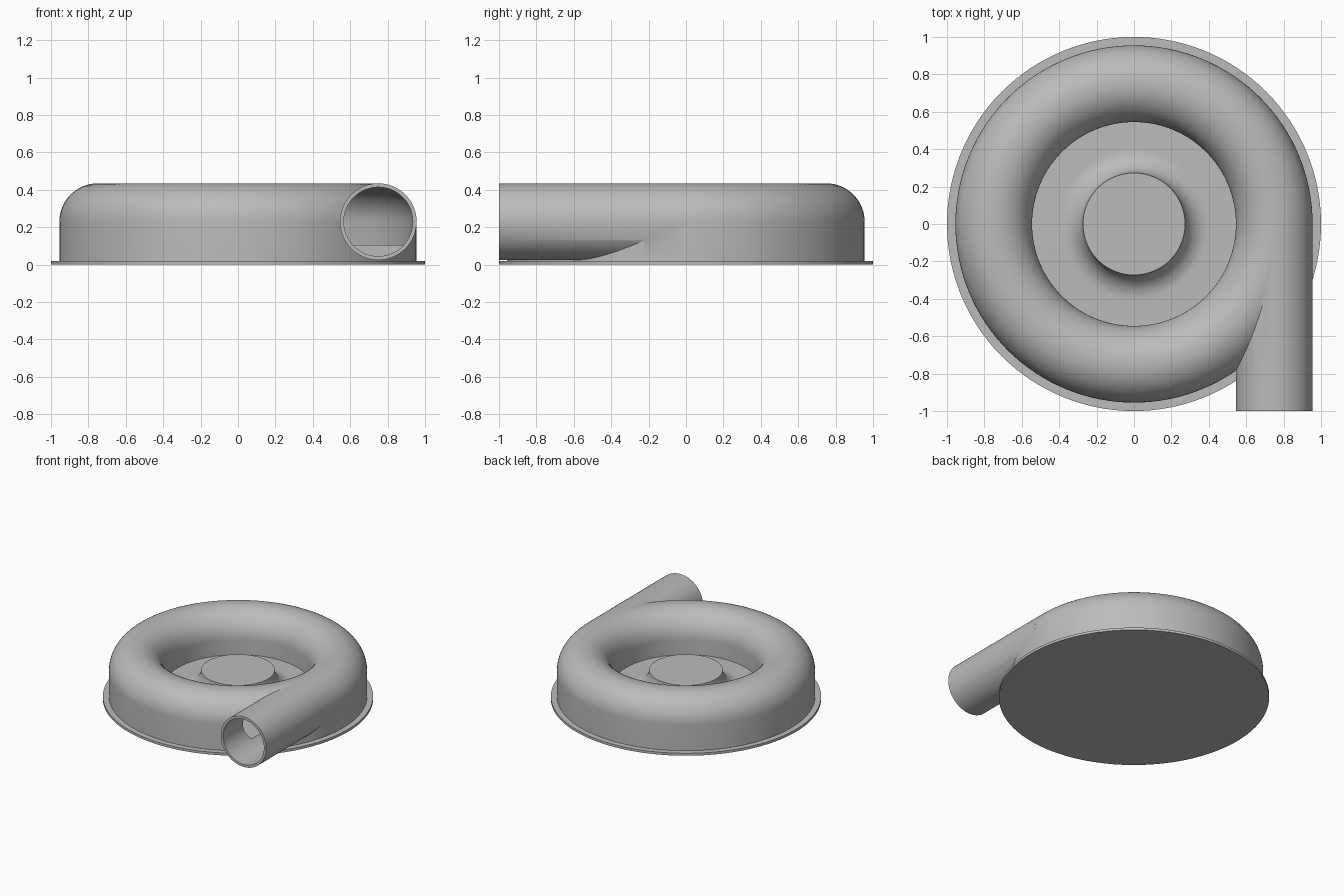
import bpy, bmesh, math
from mathutils import Matrix

cube = bpy.data.objects.get("Cube")
if cube:
    bpy.data.objects.remove(cube, do_unlink=True)

# Main sizes
RING, TUBE, WALL, MID = 0.75, 0.205, 0.02, 0.23
FLOOR, HUB_TOP, HUB_R, FILLET = 0.105, 0.235, 0.273, 0.13
STEPS = 128

grey = bpy.data.materials.new("plain_grey")
grey.use_nodes = True
COLOUR = (0.5, 0.5, 0.5, 1)
grey.diffuse_color = COLOUR
grey.node_tree.nodes["Principled BSDF"].inputs["Base Color"].default_value = COLOUR


def finish(bm, name):
    bmesh.ops.remove_doubles(bm, verts=bm.verts, dist=1e-5)
    bmesh.ops.recalc_face_normals(bm, faces=bm.faces)
    mesh = bpy.data.meshes.new(name)
    bm.to_mesh(mesh)
    bm.free()
    mesh.materials.append(grey)
    obj = bpy.data.objects.new(name, mesh)
    bpy.context.collection.objects.link(obj)
    return obj


def arc(cx, cz, r, start, end, n):
    angles = [math.radians(start + (end - start) * i / n) for i in range(n + 1)]
    return [(cx + r * math.cos(a), cz + r * math.sin(a)) for a in angles]


def revolve(name, profile, closed=False):
    bm = bmesh.new()
    verts = [bm.verts.new((r, 0, z)) for r, z in profile]
    pairs = list(zip(verts, verts[1:])) + ([(verts[-1], verts[0])] if closed else [])
    edges = [bm.edges.new(p) for p in pairs]
    bmesh.ops.spin(bm, geom=verts + edges, cent=(0, 0, 0), axis=(0, 0, 1),
                   angle=math.tau, steps=STEPS, use_merge=True)
    return finish(bm, name)


def cylinder(name, radius, y0, y1):
    bm = bmesh.new()
    place = Matrix.Translation((RING, (y0 + y1) / 2, MID)) @ Matrix.Rotation(math.pi / 2, 4, "X")
    bmesh.ops.create_cone(bm, cap_ends=True, segments=64, radius1=radius,
                          radius2=radius, depth=y1 - y0, matrix=place)
    return finish(bm, name)


def boolean(target, tool, operation):
    mod = target.modifiers.new(operation.lower(), "BOOLEAN")
    mod.object, mod.operation, mod.solver = tool, operation, "EXACT"
    bpy.context.view_layer.objects.active = target
    bpy.ops.object.modifier_apply(modifier=mod.name)
    bpy.data.objects.remove(tool, do_unlink=True)


# Casing: flared hub, annular floor, rounded ring and flat flange
casing = revolve("spiral_casing",
                 [(0, HUB_TOP), (HUB_R, HUB_TOP)]
                 + arc(HUB_R + FILLET, FLOOR + FILLET, FILLET, 180, 270, 12)[1:]
                 + [(RING - TUBE, FLOOR)]
                 + arc(RING, MID, TUBE, 180, 0, 32)
                 + [(RING + TUBE, 0.02), (1, 0.02), (1, 0), (0, 0)])

# Outlet pipe leaving the ring at a tangent
boolean(casing, cylinder("pipe", TUBE, -1, -0.005), "UNION")

# Hollow ring chamber and pipe bore
inner = TUBE - WALL
chamber = revolve("chamber", arc(RING, MID, inner, 180, 0, 32)
                  + [(RING + inner, FLOOR), (RING - inner, FLOOR)], closed=True)
boolean(casing, chamber, "DIFFERENCE")
boolean(casing, cylinder("bore", inner - 0.0005, -1.1, -0.01), "DIFFERENCE")

# Smooth curves with crisp edges
bpy.ops.object.select_all(action="DESELECT")
casing.select_set(True)
bpy.context.view_layer.objects.active = casing
bpy.ops.object.shade_smooth_by_angle(angle=math.radians(30))
